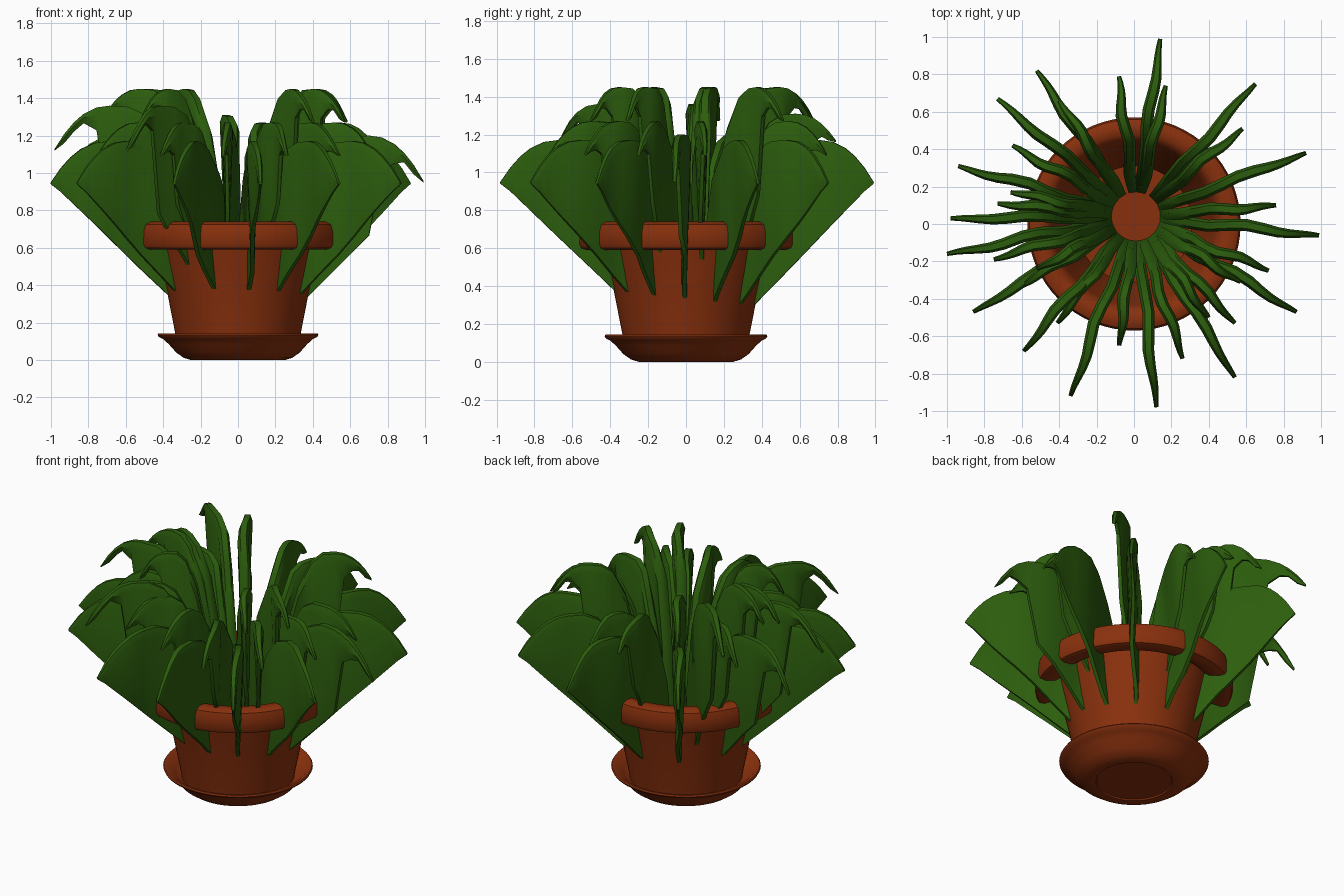
import bpy, bmesh, math, random

if "Cube" in bpy.data.objects:
    bpy.data.objects.remove(bpy.data.objects["Cube"])

random.seed(4)


def material(name, color):
    m = bpy.data.materials.new(name)
    m.diffuse_color = color
    m.use_nodes = True
    m.node_tree.nodes["Principled BSDF"].inputs["Base Color"].default_value = m.diffuse_color
    return m


clay = material("clay", (0.25, 0.03, 0.004, 1))
green = material("leaf_green", (0.025, 0.11, 0.004, 1))


def finish(bm, name, mat, angle):
    bmesh.ops.recalc_face_normals(bm, faces=bm.faces)
    me = bpy.data.meshes.new(name)
    bm.to_mesh(me)
    bm.free()
    ob = bpy.data.objects.new(name, me)
    bpy.context.collection.objects.link(ob)
    me.materials.append(mat)
    bpy.ops.object.select_all(action='DESELECT')
    ob.select_set(True)
    bpy.context.view_layer.objects.active = ob
    bpy.ops.object.shade_smooth_by_angle(angle=math.radians(angle))
    return ob


def lathe(name, profile, mat, steps=64):
    bm = bmesh.new()
    vs = [bm.verts.new((r, 0, z)) for r, z in profile]
    es = [bm.edges.new(p) for p in zip(vs, vs[1:])]
    bmesh.ops.spin(bm, geom=vs + es, cent=(0, 0, 0), axis=(0, 0, 1),
                   angle=2 * math.pi, steps=steps)
    bmesh.ops.remove_doubles(bm, verts=bm.verts, dist=1e-4)
    return finish(bm, name, mat, 40)


# Saucer
lathe("saucer", [(0, 0.008), (0.215, 0.008), (0.22, 0), (0.25, 0), (0.29, 0.012), (0.33, 0.04),
                 (0.37, 0.085), (0.40, 0.112), (0.425, 0.125), (0.43, 0.135), (0.425, 0.143),
                 (0.405, 0.14), (0.36, 0.10), (0.30, 0.06), (0, 0.06)], clay)

# Pot with thick rolled rim and open inside
lathe("pot", [(0, 0.05), (0.32, 0.05), (0.335, 0.14), (0.38, 0.37), (0.435, 0.60), (0.44, 0.62),
              (0.47, 0.60), (0.53, 0.59), (0.56, 0.60), (0.57, 0.62), (0.57, 0.69),
              (0.56, 0.725), (0.53, 0.74), (0.48, 0.735), (0.45, 0.71), (0.43, 0.65),
              (0.31, 0.10), (0, 0.10)], clay)

# Upper outline of a leaf: fraction of reach, fraction of height
ARCH = [(0, 0), (.07, .34), (.16, .59), (.30, .84), (.43, .96), (.54, .995),
        (.66, 1), (.74, .99), (.82, .96), (.88, .93), (.94, .87), (1, None)]
BASE_R, BASE_Z = 0.13, 0.10
CX, CY = 0.01, 0.04          # the tuft grows slightly off the pot's centre


def leaf(i, x, y, top, tip, curl):
    ang, reach = math.atan2(y - CY, x - CX), math.hypot(x - CX, y - CY) - BASE_R
    rad, tan = (math.cos(ang), math.sin(ang)), (-math.sin(ang), math.cos(ang))
    phase, amp = random.uniform(0, 6.28), random.uniform(0.01, 0.018)
    bm = bmesh.new()

    def point(u, z, side):
        # wavy sideways drift that vanishes at both ends
        s = side + amp * math.sin(phase + 11 * u) * math.sin(math.pi * u)
        r = BASE_R + reach * u
        return bm.verts.new((CX + rad[0] * r + tan[0] * s, CY + rad[1] * r + tan[1] * s, z))

    rings = []
    for u, h in ARCH:
        zt = tip if h is None else BASE_Z + (top - BASE_Z) * h
        if u > 0.7 and h is not None:        # round over towards the tip
            zt = top - (top - tip) * ((u - 0.66) / 0.34) ** 2.2
        # lower edge: straight chord, hollowed below the drooping tip
        end = 1 - curl
        zc = BASE_Z + (tip - BASE_Z) * u
        if curl and u > end - 0.15:
            zc = max(zc, zt - 0.05 - 0.9 * max(0, end - u))
        zb = min(zc, zt - 0.01)
        w = 0.032 * min(1, 0.7 + 3 * u) * (1 - 0.65 * max(0, (u - 0.6) / 0.4) ** 1.5)
        shoulder = zt - min(.04, (zt - zb) * .4)
        rings.append([point(u, zt, -w * .55), point(u, zt, w * .55), point(u, shoulder, w),
                      point(u, zb, w * .35), point(u, zb, -w * .35), point(u, shoulder, -w)])
    for a, b in zip(rings, rings[1:]):
        for k in range(6):
            bm.faces.new((a[k], a[k - 1], b[k - 1], b[k]))
    bm.faces.new(rings[0])
    bm.faces.new(rings[-1])
    finish(bm, f"leaf_{i:02d}", green, 35)


# Leaf tips seen from above, grouped by tier: top height, tip height, curl, tips
TIERS = [
    (1.17, 0.95, 0, [(.92, .38), (.14, .99), (-.52, .82), (-1, -.16), (-.86, -.47),
                     (.12, -.98), (.54, -.82), (.87, -.47), (-.34, -.92), (.65, .75)]),
    (1.20, 0.96, .12, [(.99, -.06), (-.94, .31)]),
    (1.36, 1.13, .18, [(-.98, .03), (-.59, -.68)]),
    (1.27, 1.10, .08, [(.76, .10), (.17, .74), (-.65, .42), (-.62, -.34), (.26, -.72),
                       (.72, -.25), (-.75, -.19), (-.41, -.53), (.54, -.53), (-.08, -.65)]),
    (1.31, 1.17, .10, [(-.08, .79)]),
    (1.45, 1.28, .15, [(.58, .51), (-.40, .66), (-.73, .67), (-.66, .17),
                       (-.73, .11), (.57, -.31), (.40, -.50), (-.52, -.24)]),
]
n = 0
for top, tip, curl, tips in TIERS:
    for x, y in tips:
        n += 1
        leaf(n, x, y, top, tip, curl)
